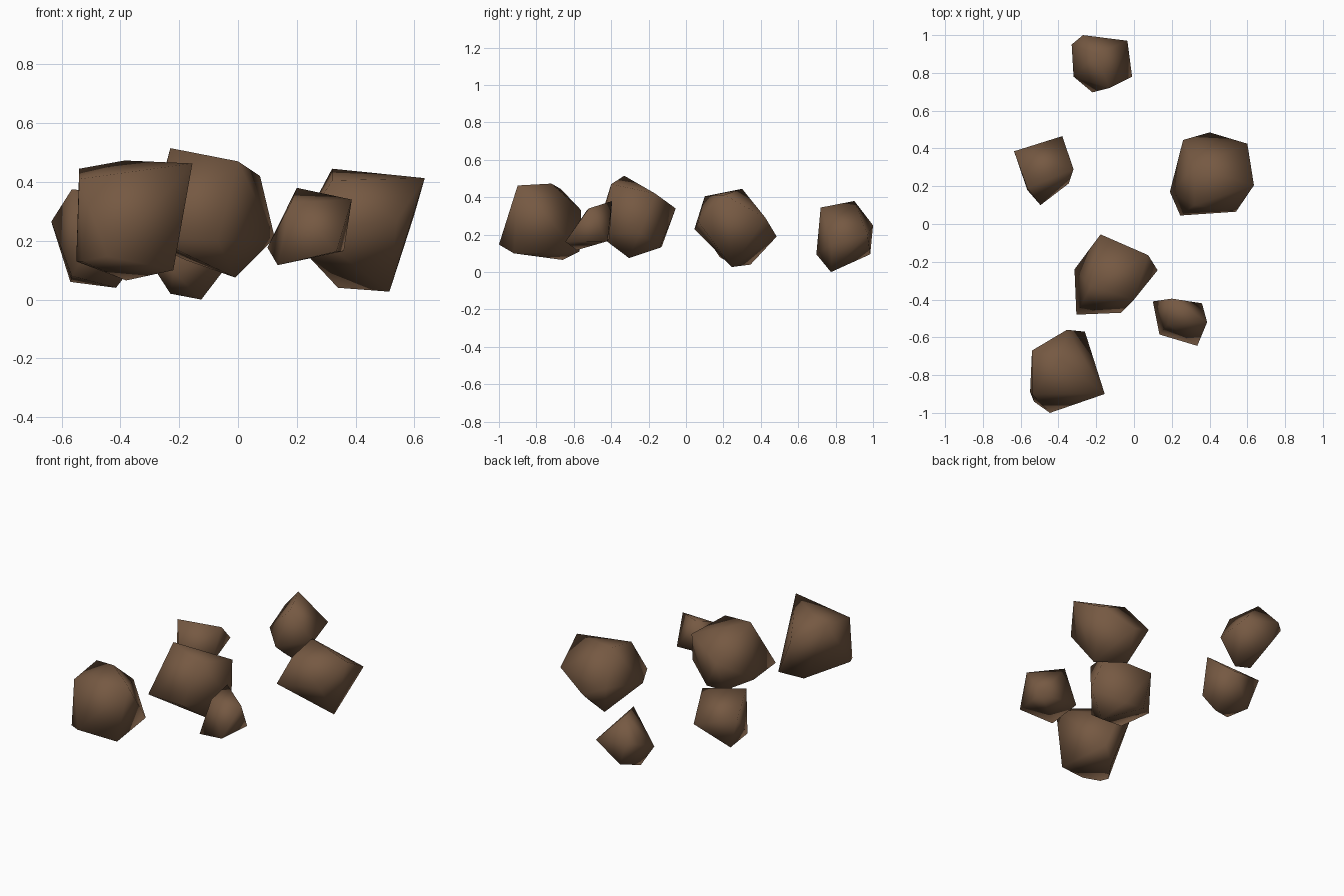
import bpy, bmesh

stone = bpy.data.materials.new("brown_stone")
stone.diffuse_color = (0.18, 0.10, 0.055, 1)


def rock(name, corners):
    """Chunky low-poly rock: convex hull of its corner points, smooth shaded."""
    bm = bmesh.new()
    for c in corners:
        bm.verts.new(c)
    bmesh.ops.convex_hull(bm, input=bm.verts[:])
    bmesh.ops.delete(bm, geom=[v for v in bm.verts if not v.link_faces], context='VERTS')
    bmesh.ops.recalc_face_normals(bm, faces=bm.faces[:])
    for f in bm.faces:
        f.smooth = True
    me = bpy.data.meshes.new(name)
    bm.to_mesh(me)
    bm.free()
    me.materials.append(stone)
    ob = bpy.data.objects.new(name, me)
    bpy.context.collection.objects.link(ob)
    return ob


# large rock at the front left
rock("front_rock", [
    (-.155, -.90, .463), (-.54, -.67, .445), (-.385, -.72, .473), (-.54, -.90, .41),
    (-.355, -.56, .33), (-.26, -.57, .11), (-.445, -1.0, .147), (-.53, -.94, .13),
    (-.55, -.89, .13), (-.22, -.92, .10), (-.38, -.66, .065)])

# large rock in the middle
rock("middle_rock", [
    (-.23, -.33, .515), (0, -.40, .47), (.075, -.165, .42), (.125, -.245, .21),
    (-.177, -.055, .34), (-.315, -.24, .20), (-.305, -.48, .215), (-.07, -.47, .20),
    (-.01, -.305, .075), (-.18, -.13, .135), (-.05, -.14, .13)])

# small rock beside the middle one
rock("small_rock", [
    (.20, -.395, .38), (.387, -.52, .34), (.335, -.645, .163), (.135, -.585, .117),
    (.10, -.41, .177), (.36, -.42, .165), (.18, -.53, .33)])

# large rock on the right
rock("right_rock", [
    (.32, .30, .445), (.635, .205, .413), (.32, .10, .405), (.54, .065, .27),
    (.245, .045, .23), (.19, .17, .20), (.26, .445, .25), (.40, .485, .19),
    (.60, .425, .29), (.515, .245, .027), (.34, .345, .04)])

# medium rock on the left
rock("left_rock", [
    (-.565, .19, .375), (-.32, .29, .35), (-.38, .465, .20), (-.57, .36, .06),
    (-.635, .385, .265), (-.565, .18, .08), (-.415, .25, .04), (-.495, .10, .20),
    (-.345, .215, .13)])

# medium rock at the back
rock("back_rock", [
    (-.20, .90, .38), (-.13, .72, .345), (-.035, .97, .20), (-.01, .78, .15),
    (-.125, .775, 0), (-.23, .79, .02), (-.22, .697, .095), (-.32, .78, .16),
    (-.33, .95, .24), (-.27, 1.0, .25), (-.22, .985, .095)])
